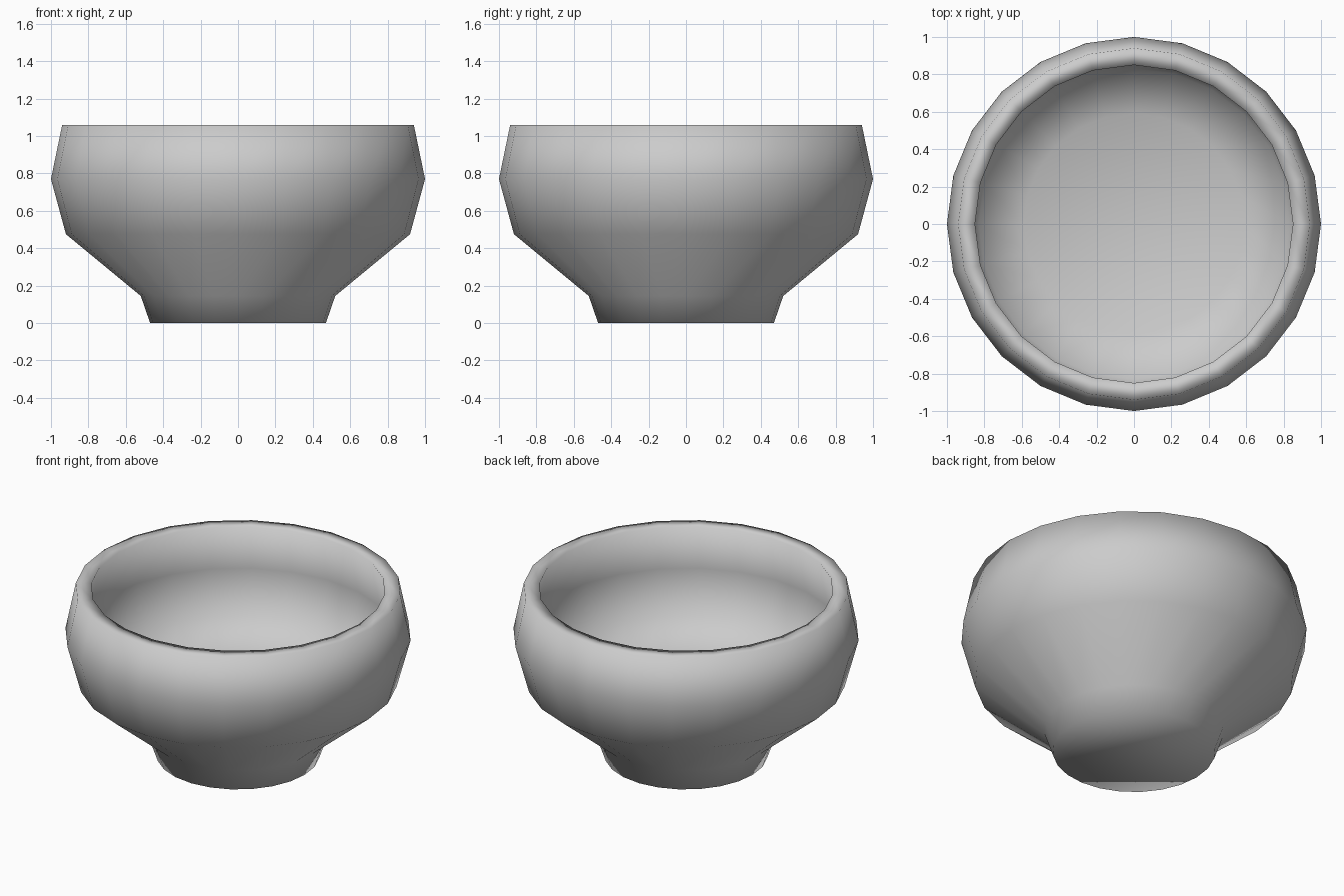
import bpy, bmesh, math

if "Cube" in bpy.data.objects:
    bpy.data.objects.remove(bpy.data.objects["Cube"])

SIDES = 24

# Closed lathe profile (radius, height): foot, outer wall, rim, inner wall, floor
PROFILE = [
    (0.47, 0.0), (0.52, 0.145), (0.92, 0.475), (1.0, 0.77), (0.94, 1.06),
    (0.85, 1.06), (0.905, 0.77), (0.83, 0.5), (0.59, 0.38),
]

bm = bmesh.new()
rings = []
for r, z in PROFILE:
    ring = []
    for i in range(SIDES):
        a = 2 * math.pi * i / SIDES
        ring.append(bm.verts.new((r * math.cos(a), r * math.sin(a), z)))
    rings.append(ring)

# Walls between neighbouring rings
for low, high in zip(rings, rings[1:]):
    for i in range(SIDES):
        j = (i + 1) % SIDES
        bm.faces.new((low[i], low[j], high[j], high[i]))

# Flat base and inner floor
bm.faces.new(list(reversed(rings[0])))
bm.faces.new(rings[-1])
bmesh.ops.recalc_face_normals(bm, faces=bm.faces[:])
for f in bm.faces:
    f.smooth = True

mesh = bpy.data.meshes.new("bowl")
bm.to_mesh(mesh)
bm.free()

# Plain grey colour
grey = bpy.data.materials.new("light grey")
grey.diffuse_color = (0.6, 0.6, 0.6, 1.0)
grey.use_nodes = True
grey.node_tree.nodes["Principled BSDF"].inputs["Base Color"].default_value = grey.diffuse_color
mesh.materials.append(grey)

bowl = bpy.data.objects.new("bowl", mesh)
bpy.context.collection.objects.link(bowl)
